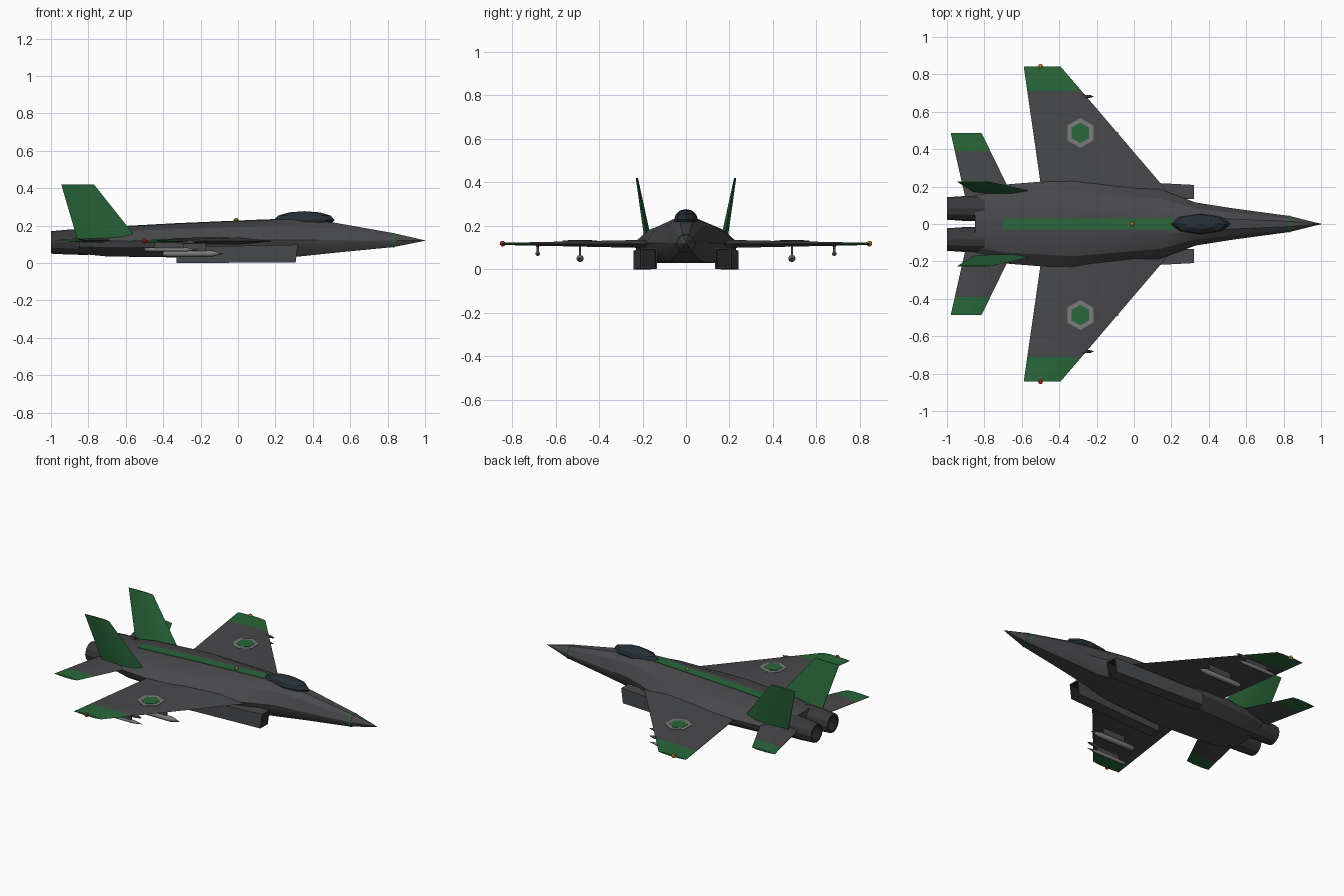
import bpy, bmesh, math
from mathutils import Vector

if "Cube" in bpy.data.objects:
    bpy.data.objects.remove(bpy.data.objects["Cube"])


def material(name, rgb):
    m = bpy.data.materials.new(name)
    m.diffuse_color = (*rgb, 1)
    m.use_nodes = True
    m.node_tree.nodes["Principled BSDF"].inputs["Base Color"].default_value = m.diffuse_color
    return m


GREY = material("dark_grey", (.065, .066, .07))
DARK = material("near_black", (.015, .015, .016))
METAL = material("engine_grey", (.04, .04, .043))
LIGHT = material("light_grey", (.2, .2, .2))
GREEN = material("green", (.022, .135, .042))
GLASS = material("canopy_tint", (.018, .03, .036))
RED = material("red", (.5, .02, .015))
AMBER = material("amber", (.55, .25, .03))


def finish(name, bm, mats):
    bmesh.ops.remove_doubles(bm, verts=bm.verts, dist=1e-5)
    bmesh.ops.recalc_face_normals(bm, faces=bm.faces)
    me = bpy.data.meshes.new(name)
    bm.to_mesh(me)
    bm.free()
    for m in mats:
        me.materials.append(m)
    ob = bpy.data.objects.new(name, me)
    bpy.context.collection.objects.link(ob)
    return ob


def loft(name, rings, mats, spans=None):
    """Skin closed rings in order; spans gives a material index per bay."""
    bm = bmesh.new()
    vs = [[bm.verts.new(p) for p in r] for r in rings]
    n = len(vs[0])
    spans = spans or [0] * (len(vs) - 1)
    for a, b, m in zip(vs, vs[1:], spans):
        for i in range(n):
            bm.faces.new((a[i], a[(i + 1) % n], b[(i + 1) % n], b[i])).material_index = m
    bm.faces.new(vs[0]).material_index = spans[0]
    bm.faces.new(vs[-1]).material_index = spans[-1]
    return finish(name, bm, mats)


def smooth(ob, deg=30):
    bpy.ops.object.select_all(action='DESELECT')
    ob.select_set(True)
    bpy.context.view_layer.objects.active = ob
    bpy.ops.object.shade_smooth_by_angle(angle=math.radians(deg))


def disc(x, y, z, r, n=12):
    return [(x, y + r * math.cos(2 * math.pi * i / n), z + r * math.sin(2 * math.pi * i / n))
            for i in range(n)]


def box(name, lo, hi, mat):
    return loft(name, [[(x, lo[1], lo[2]), (x, hi[1], lo[2]), (x, hi[1], hi[2]), (x, lo[1], hi[2])]
                       for x in (lo[0], hi[0])], [mat])


def foil(name, stations, mats, spans):
    """Thin surface; each station = leading point, trailing x, half thickness, thickness axis."""
    rings = []
    for (x, y, z), xt, t, axis in stations:
        le, te, a = Vector((x, y, z)), Vector((xt, y, z)), Vector(axis)
        mid, aft = le.lerp(te, .25), le.lerp(te, .6)
        rings.append([le, mid + a * t, aft + a * t, te + a * t * .15,
                      te - a * t * .15, aft - a * t, mid - a * t])
    ob = loft(name, rings, mats, spans)
    smooth(ob)
    return ob


# Fuselage: x, half width, bottom, middle, top
SECTIONS = [(.83, .043, .085, .12, .16), (.52, .085, .055, .122, .215), (.33, .115, .035, .122, .235),
            (.14, .185, .03, .122, .23), (-.33, .24, .03, .12, .21), (-.7, .21, .035, .118, .19),
            (-.85, .17, .05, .115, .178)]
PROFILE = [(.32, 1), (.72, .68), (1, 0), (.94, -.4), (.62, -1)]


def section(x, w, b, m, t):
    half = [(u * w, m + v * ((t - m) if v > 0 else (m - b))) for u, v in PROFILE]
    return [(x, y, z) for y, z in half] + [(x, -y, z) for y, z in reversed(half)]


rings = [section(1, .001, .119, .12, .121)] + [section(*s) for s in SECTIONS]
smooth(loft("fuselage", rings, [GREY]), 25)

# Green nose band
loft("nose_band", [section(x, w, .12 - h, .12, .12 + h * 1.1)
                   for x, w, h in ((.838, .043, .036), (.826, .046, .038))], [GREEN])

# Spine stripe
loft("spine_stripe", [[(x, -.03, z - .012), (x, .03, z - .012), (x, .03, z + .003), (x, -.03, z + .003)]
                      for x, z in ((.21, .232), (.14, .23), (-.33, .21), (-.7, .19))], [GREEN])


def ball(name, loc, scale, mat, u=8, v=6):
    bm = bmesh.new()
    bmesh.ops.create_uvsphere(bm, u_segments=u, v_segments=v, radius=1)
    for p in bm.verts:
        p.co = Vector(a * s + l for a, s, l in zip(p.co, scale, loc))
    return finish(name, bm, [mat])


ball("canopy", (.355, 0, .23), (.162, .054, .047), GLASS)
ball("spine_light", (-.01, 0, .23), (.012,) * 3, AMBER)

UP = (0, 0, 1)
for s, side in ((1, "left"), (-1, "right")):
    # Wing with painted tip
    def wing(y):
        k = (y - .22) / .625
        return ((.14 - .535 * k, s * y, .117), -.5 - .09 * k, .018 - .013 * k, UP)
    foil(f"{side}_wing", [wing(y) for y in (.12, .71, .843)], [GREY, GREEN], [0, 1])
    ball(f"{side}_wing_light", (-.5, s * .843, .118), (.013,) * 3, AMBER if s > 0 else RED)

    # Tailplane with painted tip
    def tail(y):
        k = (y - .22) / .267
        return ((-.685 - .13 * k, s * y, .122), -.92 - .06 * k, .012 - .007 * k, UP)
    foil(f"{side}_tailplane", [tail(y) for y in (.12, .39, .487)], [GREY, GREEN], [0, 1])

    # Canted fin
    axis = (0, .98, -s * .18)
    foil(f"{side}_fin", [((-.54, s * .174, .13), -.86, .016, axis),
                         ((-.77, s * .226, .42), -.945, .005, axis)], [GREEN], [0])

    # Intake duct with dark recessed mouth
    def duct(x, y0, y1, z0, z1, rake=0):
        return [(x - rake, s * y0, z0), (x - rake, s * y1, z0), (x, s * y1, z1), (x, s * y0, z1)]
    loft(f"{side}_intake", [duct(-.33, .165, .242, 0, .085), duct(.32, .133, .209, .003, .098, .012),
                            duct(.32, .14, .202, .01, .091, .012), duct(.24, .142, .205, .01, .089)],
         [GREY, DARK], [0, 0, 1])

    # Engine nozzle, hollow at the back
    yc = s * .083
    noz = loft(f"{side}_engine_nozzle", [disc(-.8, yc, .112, .069), disc(-.9, yc, .112, .067),
                                         disc(-1, yc, .11, .06), disc(-1, yc, .11, .05),
                                         disc(-.92, yc, .11, .045)], [METAL, DARK], [0, 0, 0, 1])

    # Hexagonal roundel
    for part, r, z, mat in (("border", .08, .132, LIGHT), ("centre", .055, .134, GREEN)):
        hexagon = [(r * math.sin(math.pi / 3 * i), r * math.cos(math.pi / 3 * i)) for i in range(6)]
        loft(f"{side}_roundel_{part}", [[(-.287 + a, s * .487 + b, h) for a, b in hexagon]
                                        for h in (.122, z)], [mat])

    # Missiles on pylons
    for part, y, z, r, x0, x1 in (("inner", .487, .05, .017, -.4, -.08),
                                  ("outer", .682, .072, .011, -.5, -.215)):
        y *= s
        m = loft(f"{side}_{part}_missile", [disc(x0, y, z, r * .8, 8), disc(x0 + .03, y, z, r, 8),
                                            disc(x1 - .06, y, z, r, 8), disc(x1, y, z, .001, 8)], [LIGHT])
        smooth(m, 50)
        xm = (x0 + x1) / 2
        box(f"{side}_{part}_pylon", (xm - .09, y - .005, z), (xm + .07, y + .005, .115), GREY)
    # Slim fairing over the outer pylon
    ball(f"{side}_pylon_fairing", (-.275, s * .682, .112), (.06, .01, .01), GREY)
